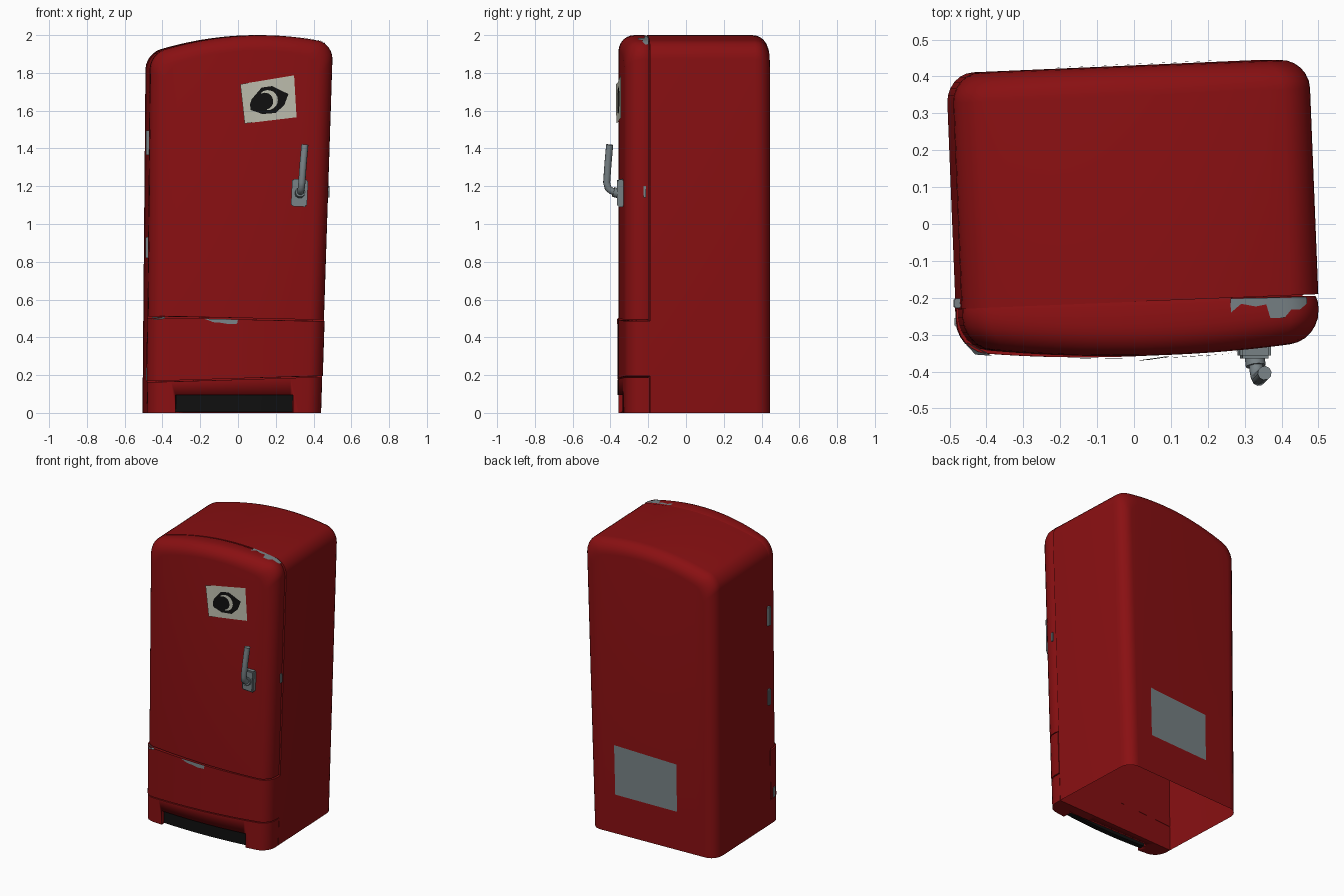
import bpy, bmesh, math
from mathutils import Matrix

if "Cube" in bpy.data.objects:
    bpy.data.objects.remove(bpy.data.objects["Cube"])


def material(name, rgb):
    m = bpy.data.materials.new(name)
    m.diffuse_color = (*rgb, 1)
    m.use_nodes = True
    m.node_tree.nodes["Principled BSDF"].inputs["Base Color"].default_value = m.diffuse_color
    return m


RED = material("red_enamel", (0.25, 0.005, 0.006))
GREY = material("bare_metal", (0.19, 0.225, 0.24))
BLACK = material("black", (0.005, 0.005, 0.005))
PAPER = material("paper", (0.52, 0.52, 0.43))
BULGE = 0.13


def warp(x, y, z, s):
    """Crooked cartoon lean: wider and shifted to the right at the top, turned a little."""
    hw, xc = 0.461 + 0.0122 * z, -0.031 + 0.0209 * z
    return (xc + x * hw / 0.5 - 0.04 * y, y + s * x, z * (1 + 0.028 * x))


def finish(name, bm, mat, angle=35):
    bmesh.ops.recalc_face_normals(bm, faces=bm.faces)
    me = bpy.data.meshes.new(name)
    bm.to_mesh(me)
    bm.free()
    ob = bpy.data.objects.new(name, me)
    bpy.context.collection.objects.link(ob)
    me.materials.append(mat)
    bpy.ops.object.select_all(action='DESELECT')
    ob.select_set(True)
    bpy.context.view_layer.objects.active = ob
    bpy.ops.object.shade_smooth_by_angle(angle=math.radians(angle))
    return ob


def shell(name, mat, top, bot, levels, r=0.0, w=0.5, s=0.04, open_bottom=False, x0=0.0):
    """Columns of top and bottom points repeated at several depths (y, inset, bulge)."""
    n = 16
    xs = [-(w - r) + 2 * (w - r) * i / n for i in range(n + 1)]
    if r:
        arc = [w - r + r * math.sin(math.radians(a)) for a in (15, 30, 45, 60, 75, 90)]
        xs = [-x for x in reversed(arc)] + xs + arc
    bm = bmesh.new()
    T, B = [], []
    for y, inset, f in levels:
        t, b = [], []
        for x in xs:
            xi = x0 + x * (w - inset) / w
            over = max(0.0, abs(x) - (w - r))
            drop = r - math.sqrt(max(0.0, r * r - over * over)) if r else 0
            yy = y + f * BULGE * xi * xi
            zt = top(x) - drop - (inset if r else 0)
            t.append(bm.verts.new(warp(xi, yy, zt, s)))
            b.append(bm.verts.new(warp(xi, yy, bot(x), s)))
        T.append(t)
        B.append(b)
    m = len(xs)
    for l in range(len(levels) - 1):
        for j in range(m - 1):
            bm.faces.new((T[l][j], T[l][j + 1], T[l + 1][j + 1], T[l + 1][j]))
            if not open_bottom:
                bm.faces.new((B[l][j], B[l + 1][j], B[l + 1][j + 1], B[l][j + 1]))
        for j in (0, m - 1):
            bm.faces.new((T[l][j], T[l + 1][j], B[l + 1][j], B[l][j]))
    for l in (0, len(levels) - 1):
        for j in range(m - 1):
            bm.faces.new((T[l][j], T[l][j + 1], B[l][j + 1], B[l][j]))
    return finish(name, bm, mat)


def rounding(y_face, r, sign, f):
    """Quarter-round levels, from the side wall towards the face."""
    out = []
    for a in range(0, 91, 15):
        c, s = math.cos(math.radians(a)), math.sin(math.radians(a))
        out.append((y_face - sign * r * (1 - s), r * (1 - c), f))
    return out


def plate(name, mat, pts):
    bm = bmesh.new()
    bm.faces.new([bm.verts.new(p) for p in pts])
    return finish(name, bm, mat)


def box(name, mat, c, size, bevel=0.0, tilt=0.0):
    bm = bmesh.new()
    bmesh.ops.create_cube(bm, size=1)
    bmesh.ops.scale(bm, vec=size, verts=bm.verts)
    if bevel:
        bmesh.ops.bevel(bm, geom=list(bm.edges), offset=bevel, segments=2, affect='EDGES')
    bmesh.ops.transform(bm, matrix=Matrix.Translation(c) @ Matrix.Rotation(tilt, 4, 'Y'), verts=bm.verts)
    return finish(name, bm, mat)


def arch(x):
    return 1.997 - 0.28 * x * x


def door_y(x):
    return -0.357 + BULGE * x * x + 0.02 * x


def drawer_y(x):
    return -0.359 + BULGE * x * x + 0.035 * x


# cabinet, open underneath
shell("cabinet", RED, arch, lambda x: 0,
      rounding(0.428, 0.08, 1, 0)[::-1] + [(-0.21, 0, 0)], r=0.08, open_bottom=True)

# door
shell("door", RED, arch, lambda x: 0.503 - 0.03 * x,
      [(-0.205, 0.006, 0), (-0.222, 0.0, 0)] + rounding(-0.357, 0.08, -1, 1),
      r=0.08, w=0.499, s=0.02)

# drawer and base front
front = [(-0.21, 0.0, 0)] + rounding(-0.359, 0.08, -1, 1)
shell("drawer", RED, lambda x: 0.495 - 0.03 * x, lambda x: 0.182 + 0.02 * x, front, w=0.503, s=0.036)
base = shell("base_front", RED, lambda x: 0.176 + 0.02 * x, lambda x: 0, front, s=0.036)

# toe recess and its black grille
cutter = box("recess_cutter", RED, (-0.02, -0.42, 0.0), (0.62, 0.30, 0.19))
cutter.hide_render = True
mod = base.modifiers.new("recess", 'BOOLEAN')
mod.operation = 'DIFFERENCE'
mod.solver = 'EXACT'
mod.object = cutter
bpy.ops.object.select_all(action='DESELECT')
bpy.context.view_layer.objects.active = base
base.select_set(True)
bpy.ops.object.modifier_apply(modifier=mod.name)
bpy.data.objects.remove(cutter)
shell("toe_grille", BLACK, lambda x: 0.095, lambda x: 0.004,
      [(-0.30, 0, 1), (-0.335, 0, 1)], w=0.335, s=0.036, x0=-0.003)

# back panel
plate("back_panel", GREY, [warp(x, 0.432, z, 0.04) for x, z in
      ((0.29, 0.265), (0.29, 0.6), (-0.2, 0.59), (-0.2, 0.265))])

# hinges on the left, latch on the right
for i, (x, y, z, h) in enumerate(((-0.478, -0.215, 1.43, 0.13), (-0.480, -0.215, 0.875, 0.11),
                                  (-0.478, -0.265, 0.205, 0.07))):
    box("hinge_%d" % (i + 1), GREY, (x, y, z), (0.018, 0.026, h), 0.003)
box("latch", GREY, (0.478, -0.218, 1.17), (0.012, 0.014, 0.06))

# handle: mount, stem and bent lever
box("handle_mount", GREY, (0.326, -0.345, 1.165), (0.085, 0.038, 0.145), 0.007, 0.05)


def tube(name, pts, radius):
    cu = bpy.data.curves.new(name, 'CURVE')
    cu.dimensions = '3D'
    cu.bevel_depth = radius
    cu.bevel_resolution = 3
    cu.use_fill_caps = True
    sp = cu.splines.new('POLY')
    sp.points.add(len(pts) - 1)
    for p, q in zip(sp.points, pts):
        p.co = (*q, 1)
    ob = bpy.data.objects.new(name, cu)
    bpy.context.collection.objects.link(ob)
    cu.materials.append(GREY)
    bpy.ops.object.select_all(action='DESELECT')
    ob.select_set(True)
    bpy.context.view_layer.objects.active = ob
    bpy.ops.object.convert(target='MESH')
    bpy.ops.object.shade_smooth_by_angle(angle=math.radians(40))


tube("handle_stem", [(0.326, -0.35, 1.16), (0.33, -0.385, 1.17)], 0.027)
tube("handle_lever", [(0.33, -0.37, 1.166), (0.332, -0.396, 1.176), (0.335, -0.413, 1.19),
                      (0.338, -0.42, 1.22), (0.345, -0.413, 1.32), (0.354, -0.404, 1.42)], 0.019)

# paper note, slightly curled at its left edge
bm = bmesh.new()
n = 8
cols = []
for i in range(n + 1):
    u = i / n
    xl, xr = 0.012 + 0.285 * u, 0.035 + 0.275 * u
    curl = 0.008 * max(0, 1 - 4 * u)
    cols.append([bm.verts.new((xl, door_y(xl) - 0.005 - curl, 1.74 + 0.047 * u)),
                 bm.verts.new((xr, door_y(xr) - 0.005 - curl, 1.532 + 0.033 * u))])
for a, b in zip(cols, cols[1:]):
    bm.faces.new((a[0], b[0], b[1], a[1]))
finish("note", bm, PAPER)

# eye drawing: dark lens with a pale crescent
plate("note_eye", BLACK, [(x, door_y(x) - 0.0085, z) for x, z in
      ((0.055, 1.608), (0.072, 1.66), (0.125, 1.722), (0.18, 1.73), (0.267, 1.688),
       (0.245, 1.63), (0.2, 1.588), (0.13, 1.582))])
bm = bmesh.new()
prev = None
for k in range(13):
    a = math.radians(-95 + 230 * k / 12)
    thick = 0.004 + 0.022 * math.sin(math.pi * k / 12)
    pair = [bm.verts.new((0.158 + q * math.cos(a), door_y(0.158 + q * math.cos(a)) - 0.0105,
                          1.656 + q * math.sin(a))) for q in (0.053, 0.053 - thick)]
    if prev:
        bm.faces.new((prev[0], pair[0], pair[1], prev[1]))
    prev = pair
finish("note_crescent", bm, PAPER)

# chipped paint on the drawer's upper edge
for i, pts in enumerate((
        ((-0.45, 0.509), (-0.46, 0.497), (-0.43, 0.494), (-0.39, 0.5), (-0.385, 0.507)),
        ((-0.18, 0.499), (-0.13, 0.48), (-0.09, 0.477), (-0.05, 0.47), (-0.005, 0.472), (0.0, 0.494)))):
    plate("drawer_chip_%d" % (i + 1), GREY,
          [(x, drawer_y(x) - 0.004 + (0.03 if x < -0.44 else 0), z) for x, z in pts])

# chipped paint along the door's top right edge
bm = bmesh.new()
prev = None
for x, y in ((0.25, -0.245), (0.28, -0.222), (0.32, -0.23), (0.35, -0.225), (0.36, -0.262),
             (0.40, -0.262), (0.42, -0.24), (0.445, -0.24), (0.465, -0.225)):
    drop = 0.08 - math.sqrt(0.0064 - max(0, x - 0.419) ** 2)
    pair = [bm.verts.new(warp(x, v, arch(x) - drop + 0.003, 0.02)) for v in (-0.207, y)]
    if prev:
        bm.faces.new((prev[0], pair[0], pair[1], prev[1]))
    prev = pair
finish("door_top_chip", bm, GREY)
